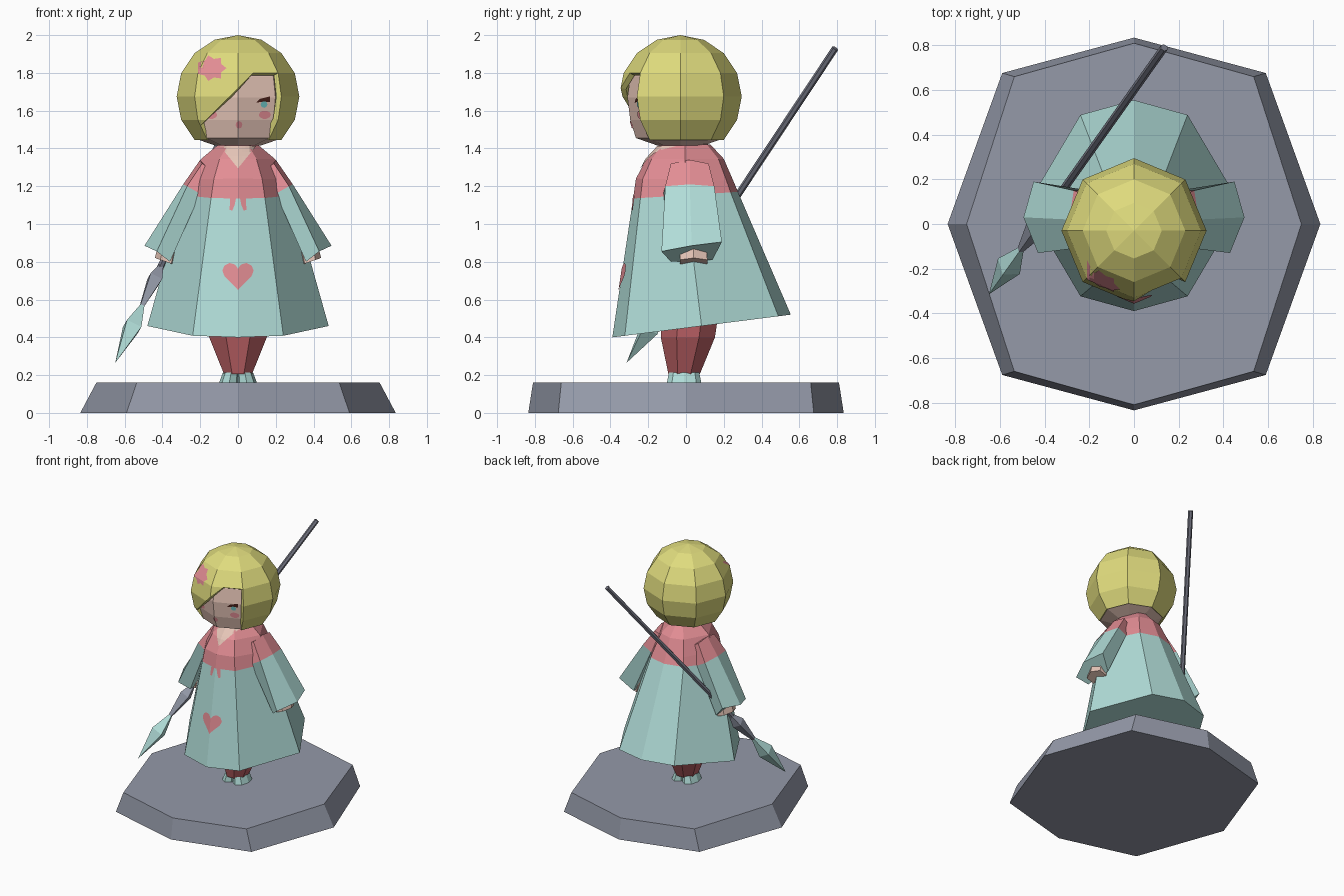
import bpy, bmesh, math
from mathutils import Vector
from mathutils.bvhtree import BVHTree

if "Cube" in bpy.data.objects:
    bpy.data.objects.remove(bpy.data.objects["Cube"])


def material(name, *rgb):
    m = bpy.data.materials.new(name)
    m.diffuse_color = [(c / 255) ** 2.2 for c in rgb] + [1]
    m.use_nodes = True
    m.node_tree.nodes["Principled BSDF"].inputs["Base Color"].default_value = m.diffuse_color
    return m


MINT = material("mint cloth", 176, 221, 216)
PINK = material("pink", 226, 140, 147)
HAIR = material("yellow hair", 222, 218, 124)
SKIN = material("skin", 232, 198, 184)
STONE = material("grey stone", 147, 152, 167)
LEG = material("red stocking", 184, 96, 100)
SHAFT = material("dark grey shaft", 116, 118, 131)
BROWN = material("dark brown", 75, 38, 32)
TEAL = material("teal iris", 110, 195, 195)


def finish(name, bm, mats):
    mesh = bpy.data.meshes.new(name)
    bm.to_mesh(mesh)
    bm.free()
    for m in mats:
        mesh.materials.append(m)
    ob = bpy.data.objects.new(name, mesh)
    bpy.context.collection.objects.link(ob)
    return ob


def loft_mesh(rings, slots=None, caps=True):
    """Skin a stack of equal-length rings; slots gives a material per band."""
    bm = bmesh.new()
    vs = [[bm.verts.new(p) for p in r] for r in rings]
    n = len(vs[0])
    for k in range(len(vs) - 1):
        for i in range(n):
            j = (i + 1) % n
            f = bm.faces.new((vs[k][i], vs[k][j], vs[k + 1][j], vs[k + 1][i]))
            f.material_index = slots[k] if slots else 0
    if caps:
        bm.faces.new(vs[0][::-1]).material_index = slots[0] if slots else 0
        bm.faces.new(vs[-1]).material_index = slots[-1] if slots else 0
    bmesh.ops.remove_doubles(bm, verts=bm.verts, dist=0.0005)
    bmesh.ops.recalc_face_normals(bm, faces=bm.faces)
    return bm


def loft(name, rings, mats, slots=None):
    return finish(name, loft_mesh(rings, slots), mats)


def circle(cx, cy, z, rx, ry, n=8, turn=0.0):
    a = [turn + math.tau * i / n for i in range(n)]
    return [(cx + rx * math.cos(t), cy + ry * math.sin(t), z) for t in a]


def octagon(a, f, b, zf, zb, kx, ky):
    """Octagon with points on the axes and drawn-out corners; z slopes front to back."""
    c, h = (f + b) / 2, (b - f) / 2
    unit = [(0, -1), (kx, -ky), (1, 0), (kx, ky), (0, 1), (-kx, ky), (-1, 0), (-kx, -ky)]
    return [(a * x, c + h * y, zf + (zb - zf) * (y + 1) / 2) for x, y in unit]


def decal(name, pts, target, mat):
    """Thin painted shape, drawn in x/z and pressed onto the front of a target."""
    bvh = BVHTree.FromPolygons([v.co for v in target.data.vertices],
                               [p.vertices[:] for p in target.data.polygons])
    bm = bmesh.new()
    bm.faces.new([bm.verts.new((x, 0, z)) for x, z in pts])
    bmesh.ops.triangulate(bm, faces=bm.faces)
    for axis, lo, hi in ((0, -15, 16), (2, 40, 100)):
        no = Vector((axis == 0, 0, axis == 2))
        for k in range(lo, hi):
            bmesh.ops.bisect_plane(bm, geom=bm.verts[:] + bm.edges[:] + bm.faces[:],
                                   plane_co=no * 0.02 * k, plane_no=no)
    missed = []
    for v in bm.verts:
        hit = bvh.ray_cast(Vector((v.co.x, -2, v.co.z)), Vector((0, 1, 0)))[0]
        if hit:
            v.co.y = hit.y - 0.005
        else:
            missed.append(v)
    bmesh.ops.delete(bm, geom=missed, context='VERTS')
    for f in bm.faces:
        f.normal_update()
        if f.normal.y > 0:
            f.normal_flip()
    return finish(name, bm, [mat])


def blob(x, z, rx, rz, n=10, wobble=0.0):
    out = []
    for i in range(n):
        t, k = math.tau * i / n, 1 + wobble * (-1) ** i
        out.append((x + rx * k * math.cos(t), z + rz * k * math.sin(t)))
    return out


# Plinth
loft("plinth", [octagon(.835, -.835, .835, 0, 0, .707, .81),
                octagon(.75, -.81, .81, .16, .16, .715, .815)], [STONE])

# Feet and legs
for s, side in ((-1, "left"), (1, "right")):
    loft(side + "_foot", [circle(s * .047, -.01, .155, .055, .092),
                          circle(s * .036, -.01, .215, .043, .08)], [MINT])
T8 = math.pi / 8
loft("legs", [circle(0, -.01, .205, .08, .09, 8, T8), circle(0, .01, .40, .165, .155, 8, T8),
              circle(0, .02, .50, .17, .16, 8, T8)], [LEG])

# Dress with pink shoulder cape
dress = loft("dress", [octagon(*r, .5, .86) for r in (
    (.48, -.39, .555, .40, .52), (.285, -.28, .275, 1.135, 1.17), (.255, -.265, .25, 1.24, 1.23),
    (.195, -.21, .20, 1.345, 1.345), (.105, -.14, .13, 1.42, 1.42))], [MINT, PINK], [0, 1, 1, 1])

# Sleeves and hands
TOP = [(.20, .02, 1.34), (.19, -.08, 1.32), (.12, -.08, 1.28), (.12, .10, 1.28), (.19, .12, 1.32)]
MID = [(.29, .02, 1.21), (.27, -.11, 1.20), (.20, -.12, 1.16), (.20, .15, 1.16), (.27, .15, 1.20)]
CUFF = [(.495, .03, .885), (.43, -.13, .855), (.36, -.08, .80), (.36, .14, .81), (.45, .19, .905)]
for s, side in ((-1, "left"), (1, "right")):
    loft(side + "_sleeve", [[(s * x, y, z) for x, y, z in r] for r in (TOP, MID, CUFF)],
         [PINK, MINT], [0, 1])
    hand = []
    for cx, cz, r in ((.36, .90, .055), (.382, .80, .058)):
        hand.append([(s * (cx + r * math.cos(t)), .04 + 1.45 * r * math.sin(t),
                      cz + .35 * r * math.cos(t)) for t in (math.tau * i / 6 for i in range(6))])
    loft(side + "_hand", hand, [SKIN])

# Neck and head
CY = -.03
loft("neck", [circle(0, 0, 1.38, .09, .11), circle(0, 0, 1.46, .10, .12)], [SKIN])
head = loft("head", [circle(0, CY, z, r, r) for r, z in (
    (.12, 1.415), (.235, 1.455), (.265, 1.55), (.28, 1.67), (.265, 1.78), (.2, 1.88), (0, 1.95))], [SKIN])

# Bobbed hair: part sphere with the face window cut out beneath a slanted fringe
R, CZ = .325, 1.675
bm = loft_mesh([circle(0, CY, CZ + R * math.cos(k * T8), R * math.sin(k * T8), R * math.sin(k * T8))
                for k in range(7)], caps=False)


def front_faces():
    out = []
    for f in bm.faces:
        c = f.calc_center_median()
        if c.y - CY < -abs(c.x) and c.z < 1.80:
            out.append(f)
    return out


geom = set(front_faces())
geom |= {e for f in list(geom) for e in f.edges} | {v for f in list(geom) for v in f.verts}
bmesh.ops.bisect_plane(bm, geom=list(geom), plane_co=(.08, 0, 1.80), plane_no=(1, 0, -1))
window = [f for f in front_faces()
          if f.calc_center_median().x - f.calc_center_median().z > -1.72]
bmesh.ops.delete(bm, geom=window, context='FACES')
hair = finish("hair", bm, [HAIR])
shell = hair.modifiers.new("thickness", 'SOLIDIFY')
shell.thickness, shell.offset = .03, -1

# Painted details
decal("hair_flower", blob(-.14, 1.825, .068, .06, 14, .16), hair, PINK)
decal("mouth", blob(.005, 1.525, .018, .02, 8), head, PINK)
for s, side in ((-1, "left"), (1, "right")):
    decal(side + "_cheek", blob(s * .142, 1.578, .032, .022), head, PINK)
    decal(side + "_iris", blob(s * .138, 1.633, .018, .018, 8), head, TEAL)
    decal(side + "_lash", [(s * .095, 1.642), (s * .115, 1.662), (s * .17, 1.676),
                           (s * .168, 1.645), (s * .135, 1.648)], head, BROWN)
    decal(side + "_ribbon_tail", [(s * .008, 1.15), (s * .04, 1.15), (s * .045, 1.075),
                                  (s * .03, 1.07), (s * .018, 1.10)], dress, PINK)
decal("neckline", [(-.095, 1.412), (0, 1.295), (.095, 1.412)], dress, SKIN)
heart = []
for i in range(20):
    t = math.tau * i / 20
    heart.append((.083 * math.sin(t) ** 3, .733 + .0051 * (13 * math.cos(t) - 5 * math.cos(2 * t)
                  - 2 * math.cos(3 * t) - math.cos(4 * t))))
decal("heart", heart, dress, PINK)

# Spear held through the left-hand side sleeve, point down
END, TIP = Vector((.135, .79, 1.93)), Vector((-.65, -.315, .265))
AXIS = TIP - END
FLAT = AXIS.cross(Vector((0, 0, 1))).normalized()
UP = AXIS.cross(FLAT).normalized()


def spear_part(name, stations, n, mat):
    rings = []
    for z, r in stations:
        p = END + AXIS * ((END.z - z) / (END.z - TIP.z))
        rings.append([p + FLAT * r * math.cos(t) + UP * r * math.sin(t)
                      for t in (math.tau * i / n for i in range(n))])
    loft(name, rings, [mat])


spear_part("spear_shaft", [(1.93, .018), (.70, .018)], 6, SHAFT)
spear_part("spear_socket", [(.775, .018), (.71, .048), (.55, .012)], 4, STONE)
spear_part("spear_blade", [(.58, .010), (.455, .06), (.265, 0)], 4, MINT)
